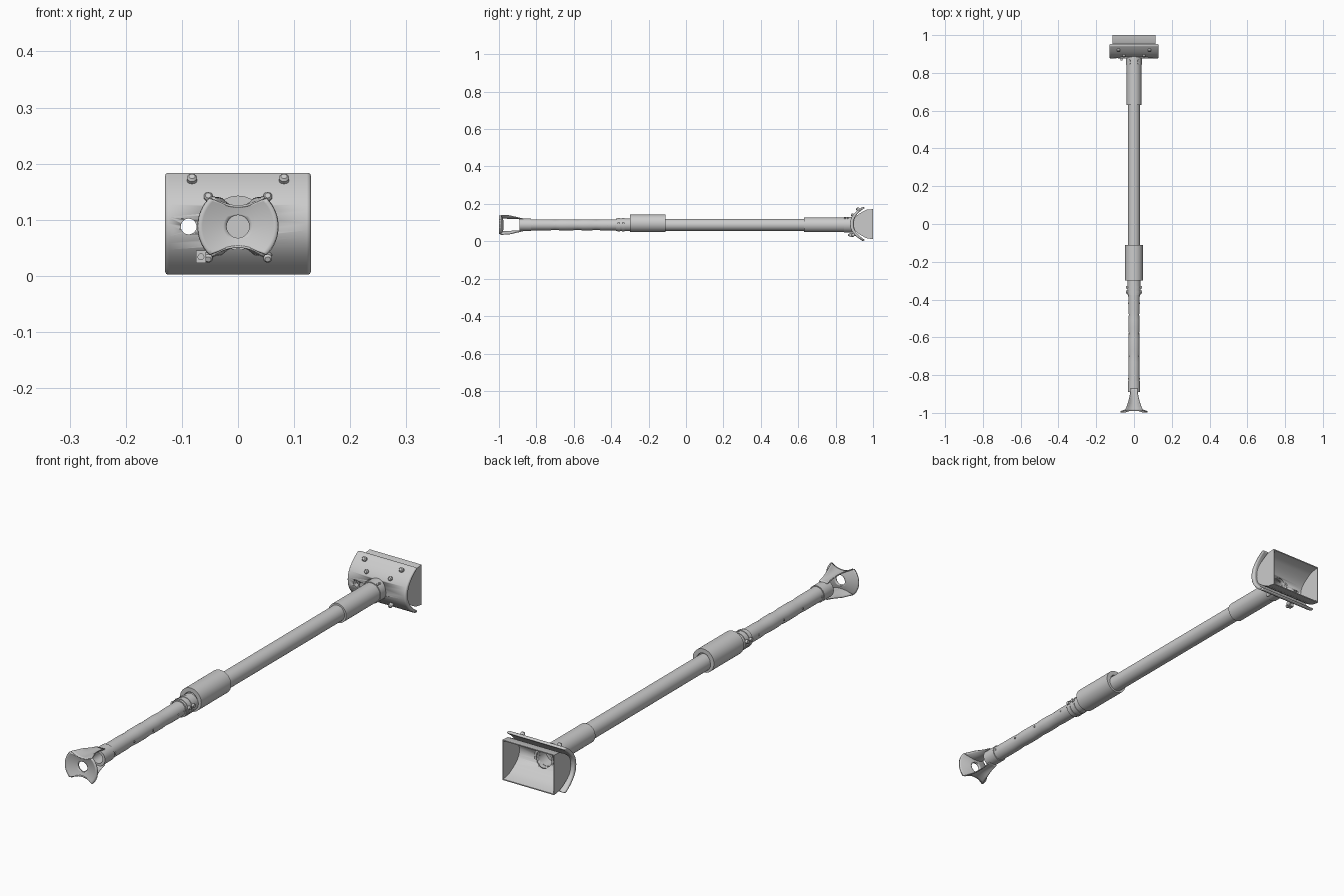
import bpy, bmesh, math
from mathutils import Vector

if "Cube" in bpy.data.objects:
    bpy.data.objects.remove(bpy.data.objects["Cube"])

AXIS = 0.088
grey = bpy.data.materials.new("light grey")
grey.diffuse_color = (0.6, 0.6, 0.6, 1)
grey.use_nodes = True
grey.node_tree.nodes["Principled BSDF"].inputs["Base Color"].default_value = grey.diffuse_color


def finish(name, bm, angle=35):
    bmesh.ops.remove_doubles(bm, verts=bm.verts, dist=1e-5)
    bmesh.ops.recalc_face_normals(bm, faces=bm.faces)
    me = bpy.data.meshes.new(name)
    bm.to_mesh(me)
    bm.free()
    ob = bpy.data.objects.new(name, me)
    bpy.context.collection.objects.link(ob)
    me.materials.append(grey)
    bpy.ops.object.select_all(action='DESELECT')
    ob.select_set(True)
    bpy.context.view_layer.objects.active = ob
    bpy.ops.object.shade_smooth_by_angle(angle=math.radians(angle))
    return ob


def lathe(name, profile, base=(0, 0, AXIS), axis=(0, 1, 0), n=40):
    """Spin (distance along axis, radius) points around an axis."""
    bm = bmesh.new()
    q = Vector((0, 0, 1)).rotation_difference(Vector(axis).normalized())
    rings = [[bm.verts.new(Vector(base) + q @ Vector((r * math.cos(a), r * math.sin(a), d)))
              for a in (2 * math.pi * i / n for i in range(n))] for d, r in profile]
    for a, b in zip(rings, rings[1:]):
        for i in range(n):
            j = (i + 1) % n
            bm.faces.new((a[i], a[j], b[j], b[i]))
    return finish(name, bm)


def pipe(name, y0, y1, r, inner, z=AXIS):
    return lathe(name, [(y0, inner), (y0, r), (y1, r), (y1, inner), (y0, inner)], (0, 0, z))


def sheet(name, fn, nu, nv, thick):
    """Thickened surface from a function of u, v in 0..1."""
    bm = bmesh.new()
    g = [[bm.verts.new(fn(i / nu, j / nv)) for j in range(nv + 1)] for i in range(nu + 1)]
    for i in range(nu):
        for j in range(nv):
            bm.faces.new((g[i][j], g[i + 1][j], g[i + 1][j + 1], g[i][j + 1]))
    ob = finish(name, bm)
    m = ob.modifiers.new("thickness", 'SOLIDIFY')
    m.thickness, m.offset = thick, 0
    return ob


def extrude_x(name, outline, half):
    """Closed (y, z) outline extruded across x."""
    bm = bmesh.new()
    f = bm.faces.new([bm.verts.new((-half, y, z)) for y, z in outline])
    ext = bmesh.ops.extrude_face_region(bm, geom=[f])
    bmesh.ops.translate(bm, vec=(2 * half, 0, 0),
                        verts=[v for v in ext["geom"] if isinstance(v, bmesh.types.BMVert)])
    return finish(name, bm, 30)


def cut(ob, cutter):
    m = ob.modifiers.new("cut", 'BOOLEAN')
    m.operation, m.object, m.solver = 'DIFFERENCE', cutter, 'EXACT'
    cutter.hide_render = True
    cutter.hide_viewport = True


# Tubes
lathe("main_tube", [(-0.12, 0.026), (-0.12, 0.032), (0.64, 0.032)])
lathe("rear_tube", [(0.63, 0.031), (0.63, 0.039), (0.885, 0.039), (0.885, 0.034),
                    (0.84, 0.034), (0.84, 0.0)])
pipe("grip_sleeve", -0.30, -0.11, 0.047, 0.03, 0.096)
lower = [(-0.86, 0.024), (-0.86, 0.0295)]
for y in (-0.70, -0.58, -0.48):                       # shallow finger waists
    lower += [(y - 0.03, 0.0295), (y, 0.0275), (y + 0.03, 0.0295)]
lathe("lower_tube", lower + [(-0.28, 0.0295), (-0.28, 0.024), (-0.86, 0.024)])
pipe("front_collar", -0.89, -0.83, 0.033, 0.022)

# Clamp between lower tube and sleeve
pipe("clamp_collar", -0.375, -0.30, 0.034, 0.028)
for y in (-0.36, -0.335):
    pipe("clamp_band", y - 0.006, y + 0.006, 0.036, 0.03)
    for s in (-1, 1):
        lathe("clamp_bolt", [(0, 0), (0, 0.007), (0.012, 0.007), (0.012, 0)],
              (s * 0.03, y, AXIS + 0.008), (s, 0, 0), 12)
for y in (-0.82, -0.70, -0.58, -0.42, -0.38):          # tube rivets
    for s in (-1, 1):
        lathe("tube_rivet", [(0, 0.004), (0.003, 0.004), (0.004, 0)],
              (s * 0.0285, y, AXIS), (s, 0, 0), 10)


# Front fork: bow-tie mouth plate with a hole, and two flared prongs
def mouth(u, v):
    a = 2 * math.pi * u
    c, s = math.cos(a), math.sin(a)
    r = 0.071
    for _ in range(8):                                 # concave top and bottom edge
        lim = 0.036 + 0.016 * min(1, (r * c / 0.048) ** 2)
        if abs(r * s) > lim:
            r = lim / abs(s)
    rr = 0.021 + (r - 0.021) * v
    return (rr * c, -0.977 - 0.018 * (rr / 0.071) ** 1.5, AXIS + rr * s)


sheet("mouth_plate", mouth, 64, 8, 0.008)
for side in (-1, 1):
    def prong(u, v, side=side):
        t = 1 - u
        w = 0.018 + 0.03 * t ** 1.8
        k = 2 * v - 1
        z = 0.031 + 0.005 * t + k * k * (0.001 + 0.015 * min(1, 1.6 * t))
        return (k * w, -0.99 + 0.12 * u, AXIS + side * z)
    sheet("flared_prong", prong, 12, 12, 0.004)


# Curved shoulder plate at the back
def bow(y0, depth, half, n=16):
    return [(y0 - depth * (1 - abs(k) ** 2.2), 0.093 + half * k)
            for k in (-1 + 2 * i / n for i in range(n + 1))]


shell = extrude_x("shoulder_shell", bow(0.945, 0.068, 0.0925) + bow(0.957, 0.062, 0.086)[::-1], 0.13)
bev = shell.modifiers.new("rounded_edges", 'BEVEL')
bev.width, bev.segments, bev.limit_method, bev.angle_limit = 0.009, 3, 'ANGLE', math.radians(60)

# Inner liner open to the rear, with closed ends
outer = [(1.0, 0.011)] + bow(0.965, 0.075, 0.076) + [(1.0, 0.172)]
inner = [(1.0, 0.015)] + bow(0.968, 0.071, 0.072) + [(1.0, 0.168)]
liner = extrude_x("inner_liner", outer + inner[::-1], 0.115)
for s in (-1, 1):
    wall = extrude_x("end_wall", outer, 0.002)
    wall.location.x = s * 0.113

# Openings through shell and liner
side_hole = lathe("side_hole_cutter", [(0.8, 0), (0.8, 0.014), (1.1, 0.014), (1.1, 0)],
                  (-0.088, 0, AXIS))
tube_hole = lathe("tube_hole_cutter", [(0.8, 0), (0.8, 0.034), (1.1, 0.034), (1.1, 0)])
for ob in (shell, liner):
    cut(ob, side_hole)
    cut(ob, tube_hole)
pipe("inner_ring", 0.888, 0.901, 0.042, 0.034)
pipe("socket_collar", 0.845, 0.89, 0.042, 0.038)


# Fasteners on the shell
def screw(x, y, z, r, tilt):
    lathe("shell_screw", [(-0.012, r), (0.008, r), (0.012, r * 0.6), (0.012, 0)],
          (x, y, z), (0, -1, tilt), 16)


for s in (-1, 1):
    screw(s * 0.082, 0.922, 0.170, 0.009, 0.8)
    screw(s * 0.053, 0.895, 0.139, 0.008, 0.4)
    screw(s * 0.053, 0.895, 0.034, 0.008, -0.4)
    for y in (0.85, 0.865):                            # small studs on the socket
        lathe("socket_stud", [(0, 0.005), (0.005, 0.005), (0.005, 0)],
              (s * 0.022, y, AXIS + 0.034), (s * 0.5, 0, 1), 10)
lathe("side_knob", [(0, 0), (0, 0.009), (0.018, 0.009), (0.018, 0.006), (0.03, 0.006), (0.03, 0)],
      (-0.066, 0.895, 0.034), (0, -1, 0), 20)
bm = bmesh.new()
bmesh.ops.create_cube(bm, size=1)
bmesh.ops.scale(bm, vec=(0.018, 0.02, 0.022), verts=bm.verts)
bmesh.ops.translate(bm, vec=(-0.066, 0.885, 0.034), verts=bm.verts)
finish("knob_block", bm)
